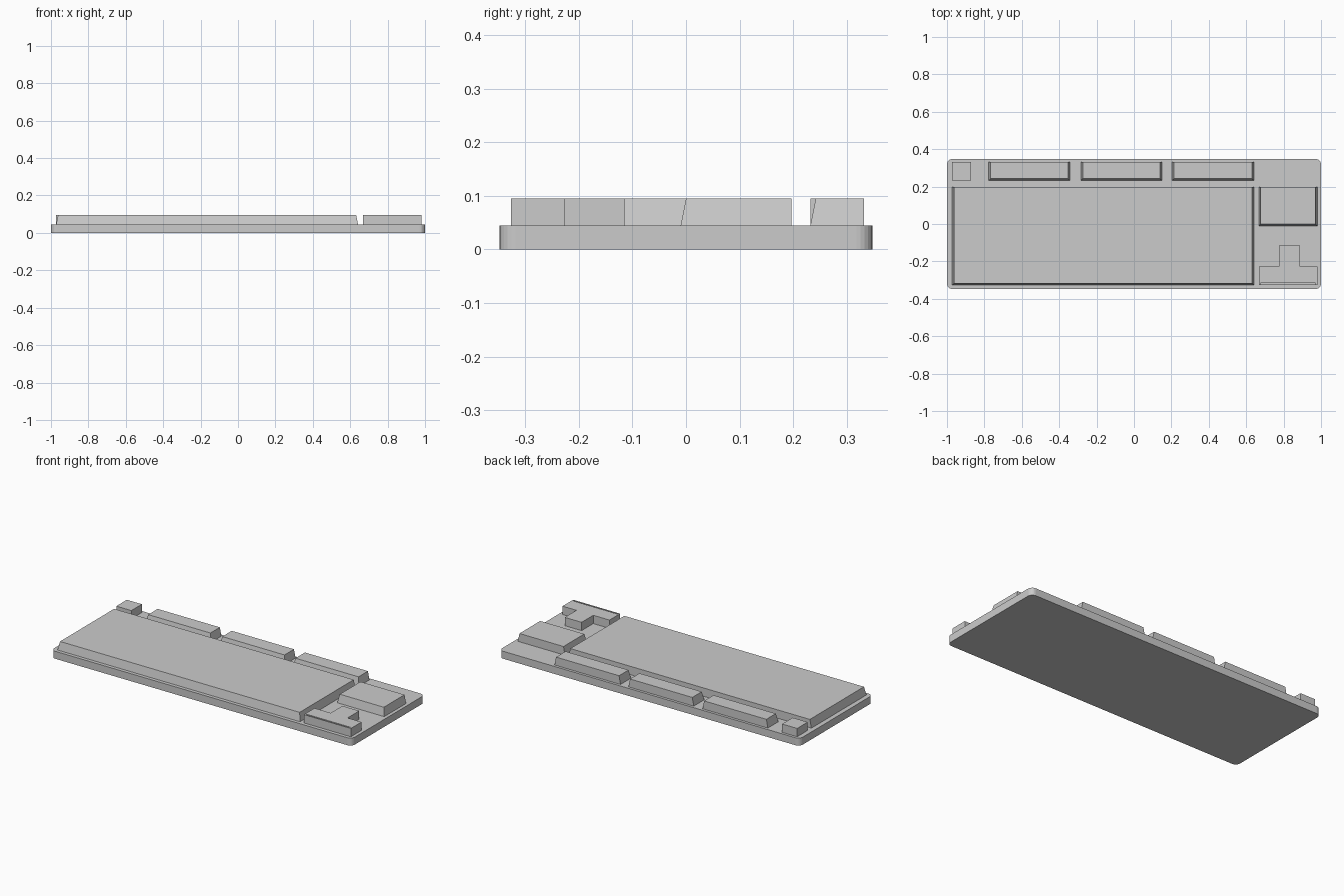
import bpy, bmesh, math

if "Cube" in bpy.data.objects:
    bpy.data.objects.remove(bpy.data.objects["Cube"])

BASE_H = 0.045
TOP_H = 0.095


def make_object(name, bm):
    bmesh.ops.recalc_face_normals(bm, faces=bm.faces)
    mesh = bpy.data.meshes.new(name)
    bm.to_mesh(mesh)
    bm.free()
    obj = bpy.data.objects.new(name, mesh)
    bpy.context.collection.objects.link(obj)
    return obj


def loft(name, lower, upper, z0, z1):
    """Closed solid between two outlines with equal point counts."""
    bm = bmesh.new()
    a = [bm.verts.new((x, y, z0)) for x, y in lower]
    b = [bm.verts.new((x, y, z1)) for x, y in upper]
    n = len(a)
    bm.faces.new(a[::-1])
    bm.faces.new(b)
    for i in range(n):
        j = (i + 1) % n
        bm.faces.new((a[i], a[j], b[j], b[i]))
    return make_object(name, bm)


def rect(x0, x1, y0, y1):
    return [(x0, y0), (x1, y0), (x1, y1), (x0, y1)]


def key_block(name, x0, x1, y0, y1, taper=0.01):
    """Block sloping in at the front and sides, with a straight back."""
    return loft(name, rect(x0, x1, y0, y1),
                rect(x0 + taper, x1 - taper, y0 + taper, y1), BASE_H, TOP_H)


# Base plate with rounded corners
r = 0.03
outline = []
for k, (sx, sy) in enumerate([(1, 1), (-1, 1), (-1, -1), (1, -1)]):
    for s in range(7):
        a = math.radians(90 * k + 15 * s)
        outline.append((sx * (1 - r) + r * math.cos(a),
                        sy * (0.348 - r) + r * math.sin(a)))
loft("base_plate", outline, outline, 0, BASE_H)

# Main typing area and navigation keys
key_block("main_key_block", -0.972, 0.642, -0.327, 0.197)
key_block("navigation_key_block", 0.667, 0.98, -0.01, 0.197)

# Function row groups
for i, (x0, x1) in enumerate([(-0.777, -0.343), (-0.284, 0.15), (0.203, 0.642)]):
    key_block(f"function_keys_{i + 1}", x0, x1, 0.232, 0.332)

# Single corner key
key_block("corner_key", -0.972, -0.872, 0.232, 0.332, 0)

# Arrow keys: upturned T with a fine slit along the front edge
tee = [(0.667, -0.327), (0.98, -0.327), (0.98, -0.226), (0.887, -0.226),
       (0.887, -0.115), (0.775, -0.115), (0.775, -0.226), (0.667, -0.226)]
arrows = loft("arrow_key_block", tee, tee, BASE_H, TOP_H)
slit = rect(0.677, 0.97, -0.323, -0.315)
cutter = loft("slit_cutter", slit, slit, TOP_H - 0.02, TOP_H + 0.02)
cutter.hide_render = True
cutter.hide_set(True)
cut = arrows.modifiers.new("slit", 'BOOLEAN')
cut.object = cutter
cut.operation = 'DIFFERENCE'
cut.solver = 'EXACT'
